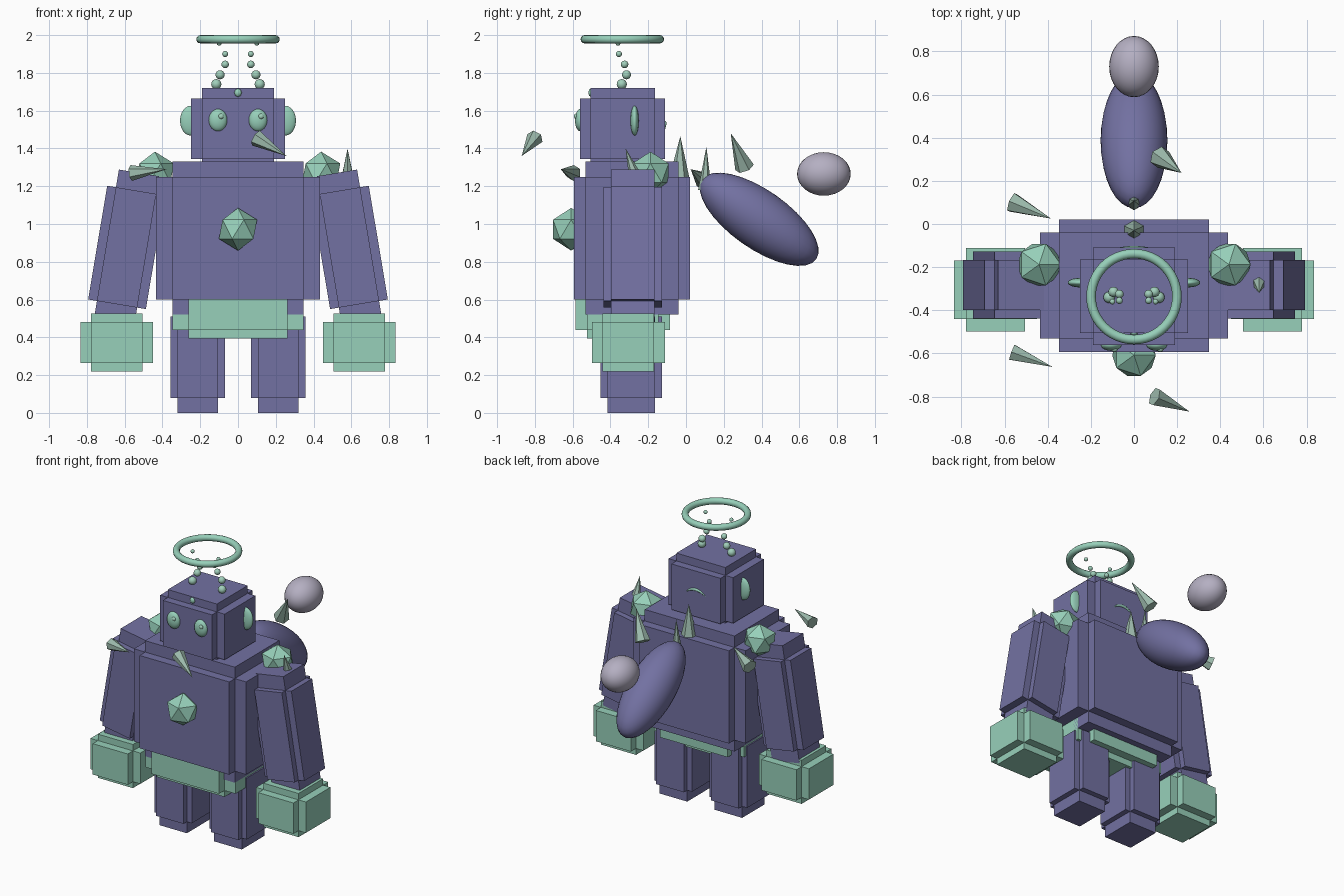
import bpy, bmesh
from math import radians, sin, cos, pi
from mathutils import Matrix, Vector

if "Cube" in bpy.data.objects:
    bpy.data.objects.remove(bpy.data.objects["Cube"])


def material(name, rgb):
    m = bpy.data.materials.new(name)
    m.use_nodes = True
    m.diffuse_color = (*rgb, 1)
    m.node_tree.nodes["Principled BSDF"].inputs["Base Color"].default_value = (*rgb, 1)
    return m


BODY = material("slate violet", (0.17, 0.165, 0.36))
GREEN = material("mint green", (0.31, 0.63, 0.49))
PALE = material("pale mint", (0.36, 0.63, 0.50))
SPIKE = material("sage grey", (0.34, 0.50, 0.42))
GREY = material("lilac grey", (0.46, 0.43, 0.54))


def finish(name, bm, mat, smooth=False):
    mesh = bpy.data.meshes.new(name)
    bm.to_mesh(mesh)
    bm.free()
    mesh.materials.append(mat)
    for p in mesh.polygons:
        p.use_smooth = smooth
    ob = bpy.data.objects.new(name, mesh)
    bpy.context.collection.objects.link(ob)
    return ob


def stepped_box(name, centre, outer, inner, mat, tilt=0):
    """Three crossed boxes, each reaching its full half size along one axis."""
    bm = bmesh.new()
    place = Matrix.Translation(centre) @ Matrix.Rotation(radians(tilt), 4, 'Y')
    for axis in range(3):
        size = [outer[i] if i == axis else inner[i] for i in range(3)]
        bmesh.ops.create_cube(bm, size=2, matrix=place @ Matrix.Diagonal((*size, 1)))
    return finish(name, bm, mat)


def ellipsoid(name, centre, radii, mat, pitch=0, segments=24):
    bm = bmesh.new()
    place = Matrix.Translation(centre) @ Matrix.Rotation(radians(pitch), 4, 'X')
    bmesh.ops.create_uvsphere(bm, u_segments=segments, v_segments=segments // 2, radius=1,
                              matrix=place @ Matrix.Diagonal((*radii, 1)))
    return finish(name, bm, mat, True)


def gem(name, centre, radius):
    bm = bmesh.new()
    bmesh.ops.create_icosphere(bm, subdivisions=1, radius=radius,
                               matrix=Matrix.Translation(centre))
    return finish(name, bm, GREEN)


def spike(name, base, tip, radius):
    bm = bmesh.new()
    base, tip = Vector(base), Vector(tip)
    turn = (tip - base).to_track_quat('Z', 'Y').to_matrix().to_4x4()
    bmesh.ops.create_cone(bm, cap_ends=True, segments=6, radius1=radius, radius2=0,
                          depth=(tip - base).length,
                          matrix=Matrix.Translation((base + tip) / 2) @ turn)
    return finish(name, bm, SPIKE)


# Torso, belt and head
stepped_box("torso", (0, -0.286, 0.925), (0.435, 0.308, 0.405), (0.348, 0.246, 0.325), BODY)
stepped_box("belt", (0, -0.335, 0.54), (0.348, 0.25, 0.145), (0.263, 0.19, 0.1), GREEN)
stepped_box("head", (0, -0.335, 1.505), (0.25, 0.225, 0.215), (0.19, 0.17, 0.16), BODY)

# Paired parts
antenna = [(0.115, -0.34, 1.74, 0.027), (0.095, -0.315, 1.79, 0.024), (0.068, -0.325, 1.845, 0.02),
           (0.068, -0.355, 1.9, 0.016), (0.1, -0.36, 1.957, 0.013)]
for side, s in (("left", 1), ("right", -1)):
    stepped_box(side + "_leg", (s * 0.213, -0.29, 0.295), (0.145, 0.163, 0.295),
                (0.107, 0.125, 0.215), BODY)
    stepped_box(side + "_arm", (s * 0.59, -0.283, 0.876), (0.155, 0.155, 0.4),
                (0.108, 0.115, 0.305), BODY, -9.5 * s)
    stepped_box(side + "_hand", (s * 0.642, -0.305, 0.372), (0.193, 0.193, 0.153),
                (0.136, 0.136, 0.108), GREEN)
    gem(side + "_shoulder_gem", (s * 0.44, -0.188, 1.27), 0.113)
    ellipsoid(side + "_eye", (s * 0.106, -0.56, 1.55), (0.049, 0.028, 0.059), GREEN)
    ellipsoid(side + "_pupil", (s * 0.106 + 0.016, -0.583, 1.57), (0.014, 0.01, 0.014), PALE)
    ellipsoid(side + "_ear", (s * 0.25, -0.272, 1.547), (0.057, 0.022, 0.079), GREEN)
    for i, (x, y, z, r) in enumerate(antenna):
        ellipsoid(f"{side}_antenna_bead_{i + 1}", (s * x, y, z), (r, r, r), PALE, segments=16)

# Brow stud and chest gem
ellipsoid("brow_stud", (0, -0.505, 1.695), (0.02, 0.012, 0.022), GREEN, segments=8)
gem("chest_gem", (0, -0.608, 0.972), 0.113)

# Crescent on the back of the head
curve = bpy.data.curves.new("back_crescent", 'CURVE')
curve.dimensions = '3D'
curve.bevel_depth = 0.01
curve.bevel_resolution = 2
line = curve.splines.new('POLY')
line.points.add(10)
for i, p in enumerate(line.points):
    a = pi * (0.2 + 0.06 * i)
    p.co = (0.09 * cos(a), -0.112, 1.46 + 0.075 * sin(a), 1)
    p.radius = 0.25 + 0.75 * sin(pi * i / 10)
curve.materials.append(GREEN)
bpy.context.collection.objects.link(bpy.data.objects.new("back_crescent", curve))

# Halo
bpy.ops.mesh.primitive_torus_add(major_radius=0.199, minor_radius=0.022, major_segments=48,
                                 minor_segments=12, location=(0, -0.337, 1.978))
halo = bpy.context.object
halo.name = "halo"
halo.data.materials.append(GREEN)
bpy.ops.object.shade_smooth()

# Tail and its tip
ellipsoid("tail", (0, 0.387, 1.025), (0.155, 0.369, 0.155), BODY, -35, 32)
ellipsoid("tail_tip", (0, 0.73, 1.265), (0.115, 0.142, 0.115), GREY, 0, 32)

# Spikes
spike("front_floating_spike", (0.095, -0.8, 1.455), (0.257, -0.87, 1.36), 0.045)
spike("right_front_spike", (-0.565, -0.595, 1.27), (-0.378, -0.663, 1.29), 0.042)
spike("right_back_spike", (-0.565, 0.1, 1.225), (-0.385, 0.025, 1.29), 0.05)
spike("left_arm_spike", (0.58, -0.275, 1.27), (0.58, -0.32, 1.4), 0.03)
spike("tail_side_spike", (0.12, 0.31, 1.3), (0.22, 0.237, 1.48), 0.052)
spike("tail_root_spike", (0, 0.1, 1.18), (0, 0.108, 1.41), 0.036)
spike("back_spike", (0, -0.035, 1.25), (0, -0.03, 1.465), 0.052)
spike("tail_top_spike", (0, 0.27, 1.18), (0, 0.265, 1.25), 0.03)
